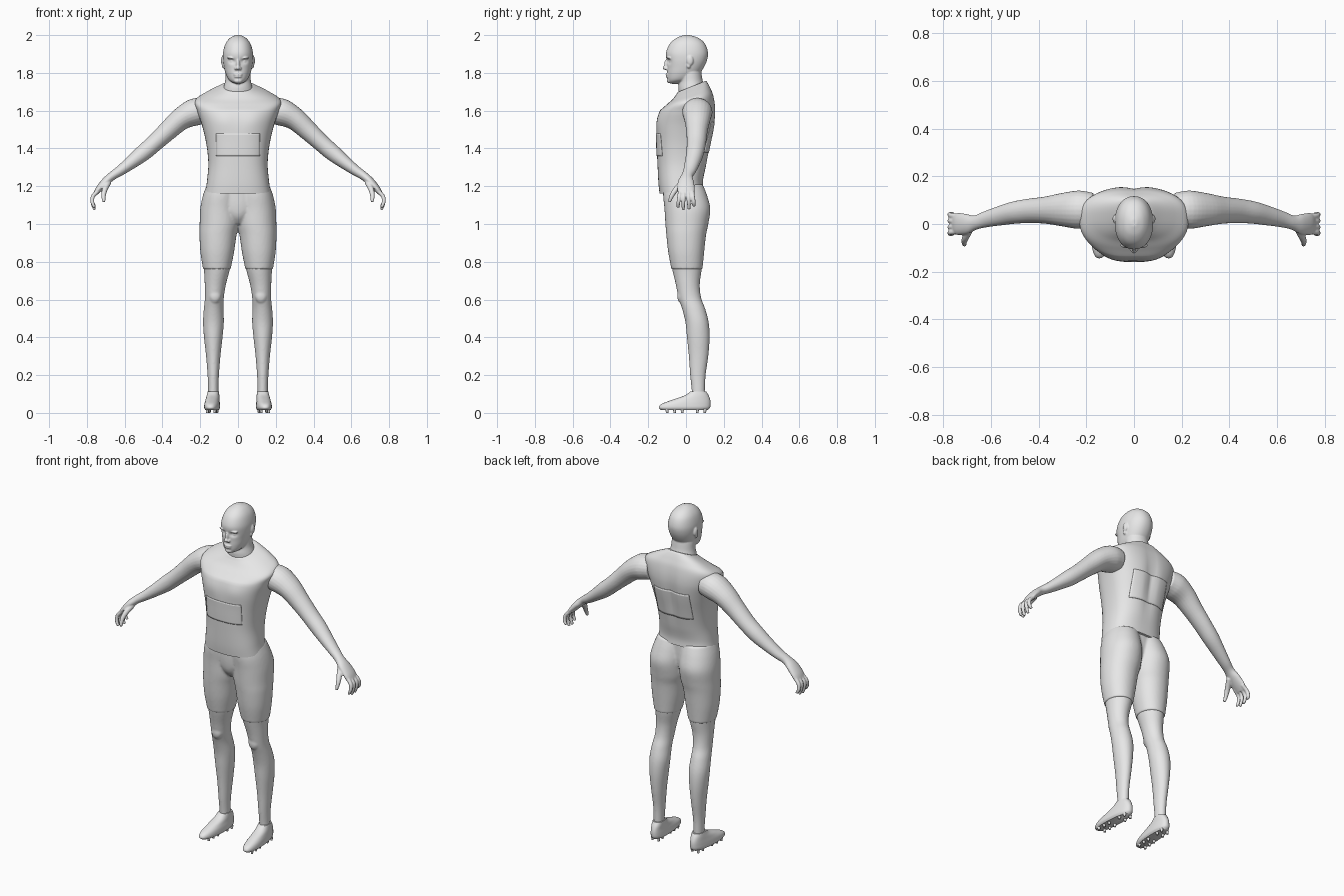
import bpy
import bmesh
import math
from mathutils import Matrix, Vector

cube = bpy.data.objects.get("Cube")
if cube:
    bpy.data.objects.remove(cube, do_unlink=True)

grey = bpy.data.materials.new("plain grey")
grey.use_nodes = True
grey.diffuse_color = (0.8, 0.8, 0.8, 1)
for node in grey.node_tree.nodes:
    if node.type == "BSDF_PRINCIPLED":
        node.inputs["Base Color"].default_value = grey.diffuse_color


def spline(keys, steps=5):
    """Smooth curve through rows of numbers."""
    rows, last = [], len(keys) - 1
    for i in range(last):
        quad = [keys[max(i - 1, 0)], keys[i], keys[i + 1], keys[min(i + 2, last)]]
        for s in range(steps):
            t = s / steps
            rows.append([b + t / 2 * (c - a + t * (2 * a - 5 * b + 4 * c - d
                         + t * (3 * (b - c) + d - a))) for a, b, c, d in zip(*quad)])
    rows.append(list(keys[last]))
    return rows


def skin(bm, rings):
    """Join rings of points with quads and close both ends."""
    loops = [[bm.verts.new(p) for p in ring] for ring in rings]
    n = len(loops[0])
    for low, high in zip(loops, loops[1:]):
        for j in range(n):
            k = (j + 1) % n
            bm.faces.new((low[j], low[k], high[k], high[j]))
    bm.faces.new(loops[0])
    bm.faces.new(loops[-1])


def loft(bm, keys, power=1.0, grow=0.0, sides=40):
    """Stack of rounded sections: height, centre x, half width, front y, back y."""
    def soft(v):
        return math.copysign(abs(v) ** power, v)
    rings = []
    for z, x, half, front, back in spline(keys):
        mid, deep = (front + back) / 2, (back - front) / 2 + grow
        ring = []
        for j in range(sides):
            a = math.tau * j / sides
            ring.append((x + (half + grow) * soft(math.cos(a)), mid + deep * soft(math.sin(a)), z))
        rings.append(ring)
    skin(bm, rings)


def tube(bm, keys, sides=24):
    """Round limb along a path: x, y, z, thickness, breadth."""
    rows = spline(keys)
    centres = [Vector(r[:3]) for r in rows]
    rings = []
    for i, row in enumerate(rows):
        along = (centres[min(i + 1, len(rows) - 1)] - centres[max(i - 1, 0)]).normalized()
        up = along.cross(Vector((0, 1, 0))).normalized()
        side = up.cross(along)
        turns = [math.tau * j / sides for j in range(sides)]
        rings.append([centres[i] + up * row[3] * math.sin(a) + side * row[4] * math.cos(a)
                      for a in turns])
    skin(bm, rings)


def ball(bm, centre, radii, both=False):
    """Ellipsoid, optionally repeated on the other side."""
    for sign in (1, -1) if both else (1,):
        place = Matrix.Translation((centre[0] * sign, centre[1], centre[2]))
        bmesh.ops.create_uvsphere(bm, u_segments=24, v_segments=14, radius=1,
                                  matrix=place @ Matrix.Diagonal((*radii, 1)))


def bump(bm, centre, radii, push):
    """Push the skin softly in y around a point and its mirror image."""
    for v in bm.verts:
        p = (abs(v.co.x), v.co.y, v.co.z)
        v.co.y += push * math.exp(-sum(((a - c) / r) ** 2 for a, c, r in zip(p, centre, radii)))


def finish(bm, name, voxel=0, blur=2, mirror=False):
    bmesh.ops.recalc_face_normals(bm, faces=bm.faces[:])
    mesh = bpy.data.meshes.new(name)
    bm.to_mesh(mesh)
    bm.free()
    mesh.materials.append(grey)
    obj = bpy.data.objects.new(name, mesh)
    bpy.context.collection.objects.link(obj)
    bpy.ops.object.select_all(action="DESELECT")
    obj.select_set(True)
    bpy.context.view_layer.objects.active = obj
    bpy.ops.object.shade_smooth_by_angle(angle=math.radians(45))
    if voxel:
        fuse = obj.modifiers.new("fuse", "REMESH")
        fuse.mode = "VOXEL"
        fuse.voxel_size = voxel
        fuse.use_smooth_shade = True
        soften = obj.modifiers.new("soften", "SMOOTH")
        soften.factor = 0.5
        soften.iterations = blur
    if mirror:
        obj.modifiers.new("mirror", "MIRROR")
    return obj


# Head: skull and jaw, eye sockets, neck, then features
bm = bmesh.new()
loft(bm, [(2, 0, .012, -.01, .02), (1.985, 0, .042, -.05, .065), (1.955, 0, .066, -.085, .1),
          (1.91, 0, .079, -.105, .116), (1.87, 0, .08, -.104, .112), (1.83, 0, .074, -.1, .095),
          (1.795, 0, .065, -.1, .07), (1.765, 0, .05, -.097, .03), (1.75, 0, .03, -.09, -.02),
          (1.742, 0, .012, -.075, -.045)], .92, sides=64)
bump(bm, (.031, -.09, 1.862), (.018, .04, .012), .014)
loft(bm, [(1.66, 0, .09, -.035, .1), (1.72, 0, .077, -.04, .1), (1.76, 0, .068, -.035, .088),
          (1.81, 0, .064, -.04, .08), (1.85, 0, .05, -.03, .07)])
ball(bm, (0, -.104, 1.843), (.01, .012, .028))
ball(bm, (0, -.111, 1.827), (.012, .013, .011))
ball(bm, (.011, -.104, 1.823), (.009, .01, .008), True)
ball(bm, (.031, -.076, 1.861), (.014, .013, .012), True)
ball(bm, (.032, -.089, 1.879), (.026, .013, .007), True)
ball(bm, (0, -.098, 1.792), (.024, .01, .006))
ball(bm, (0, -.097, 1.78), (.021, .01, .006))
ball(bm, (0, -.087, 1.758), (.022, .014, .013))
ball(bm, (.081, .022, 1.865), (.009, .017, .026), True)
ball(bm, (.077, .014, 1.838), (.008, .011, .014), True)
finish(bm, "head", .004)

# Sleeveless shirt with a sloped collar and hem
bm = bmesh.new()
loft(bm, [(1.178, 0, .172, -.14, .092), (1.23, 0, .164, -.146, .092), (1.32, 0, .157, -.151, .11),
          (1.42, 0, .167, -.155, .13), (1.52, 0, .19, -.155, .15), (1.6, 0, .217, -.138, .157),
          (1.655, 0, .226, -.105, .147), (1.69, 0, .17, -.072, .13), (1.72, 0, .1, -.05, .112),
          (1.728, 0, .081, -.044, .104)], .8, sides=64)
for v in bm.verts:
    top = min(max((v.co.z - 1.6) / .12, 0), 1)
    bottom = min(max((1.3 - v.co.z) / .12, 0), 1)
    v.co.z += (v.co.y - .03) * .4 * top + (v.co.y + .02) * .15 * bottom
bump(bm, (0, .15, 1.5), (.03, .06, .18), -.014)
bump(bm, (.08, -.15, 1.55), (.06, .05, .05), -.007)
shirt = finish(bm, "shirt")

# Thin panels lying on the chest and back
for name, sign, height, tall in (("chest_panel", -1, 1.42, .12), ("back_panel", 1, 1.46, .16)):
    bm = bmesh.new()
    place = Matrix.Translation((0, sign * .3, height)) @ Matrix.Rotation(-sign * math.pi / 2, 4, "X")
    bmesh.ops.create_grid(bm, x_segments=24, y_segments=14, size=.5,
                          matrix=place @ Matrix.Diagonal((.23, tall, 1, 1)))
    mesh_side = Vector((0, sign, 0))
    panel = finish(bm, name)
    if panel.data.polygons[0].normal.dot(mesh_side) < 0:
        panel.data.flip_normals()
    wrap = panel.modifiers.new("wrap", "SHRINKWRAP")
    wrap.target = shirt
    wrap.wrap_method = "PROJECT"
    wrap.wrap_mode = "ABOVE_SURFACE"
    wrap.use_project_y = True
    wrap.use_positive_direction = sign < 0
    wrap.use_negative_direction = sign > 0
    wrap.offset = .003
    panel.modifiers.new("thickness", "SOLIDIFY").thickness = .004

# Arms with palm, four curled fingers and a thumb
bm = bmesh.new()
tube(bm, [(.17, .06, 1.6, .065, .07), (.23, .06, 1.592, .072, .08), (.3, .06, 1.557, .06, .07),
          (.37, .058, 1.495, .052, .057), (.44, .055, 1.43, .046, .051),
          (.5, .048, 1.378, .044, .047), (.56, .035, 1.33, .036, .041),
          (.62, .02, 1.285, .028, .034), (.665, .006, 1.255, .023, .03),
          (.7, 0, 1.225, .022, .042), (.735, 0, 1.187, .018, .046), (.755, 0, 1.16, .011, .042)])
for y, tip in ((-.035, 1.088), (-.012, 1.075), (.013, 1.078), (.036, 1.095)):
    tube(bm, [(.735, y * .9, 1.18, .011, .011), (.767, y, 1.148, .011, .011),
              (.771, y * 1.15, 1.115, .01, .01), (.759, y * 1.2, tip, .008, .008)], 12)
tube(bm, [(.685, -.015, 1.222, .016, .016), (.704, -.052, 1.185, .015, .015),
          (.712, -.075, 1.15, .012, .012), (.71, -.088, 1.116, .008, .008)], 12)
finish(bm, "arms", .0045, mirror=True)

# Shorts and legs share one profile
leg = [(1.21, .08, .08, -.115, .085), (1.15, .089, .093, -.117, .108),
       (1.08, .096, .1, -.11, .125), (1, .099, .1, -.105, .114), (.94, .106, .094, -.1, .102),
       (.85, .11, .085, -.09, .092), (.76, .112, .069, -.073, .083),
       (.68, .12, .056, -.054, .073), (.61, .125, .05, -.04, .08), (.55, .129, .052, -.02, .102),
       (.48, .13, .055, -.003, .12), (.4, .131, .049, .005, .125), (.3, .131, .038, .015, .118),
       (.2, .131, .03, .022, .104), (.12, .131, .027, .03, .1), (.06, .131, .026, .03, .1)]
bm = bmesh.new()
for sign in (1, -1):
    loft(bm, [(z, x * sign, *rest) for z, x, *rest in leg[:7]], .95, .004)
loft(bm, [(1.21, 0, .15, -.115, .08), (1.1, 0, .13, -.112, .08),
          (1.04, 0, .08, -.1, .06), (1, 0, .03, -.07, .03)])
finish(bm, "shorts", .007, 4)

bm = bmesh.new()
loft(bm, leg[5:])
ball(bm, (.122, -.024, .62), (.032, .023, .04))
finish(bm, "legs", .006, 3, True)

# Shoes, toes turned slightly outwards, with studs below
bm = bmesh.new()
loft(bm, [(.015, .133, .034, -.132, .115), (.028, .133, .041, -.144, .127),
          (.048, .133, .04, -.128, .13), (.07, .133, .036, -.07, .128),
          (.092, .132, .033, -.008, .12), (.112, .131, .03, .022, .108)], .85)
for y in (-.1, -.06, -.02, .06, .1):
    for x in (.113, .153):
        bmesh.ops.create_cone(bm, cap_ends=True, segments=10, radius1=.006, radius2=.009,
                              depth=.02, matrix=Matrix.Translation((x, y, .01)))
for v in bm.verts:
    v.co.x -= (v.co.y - .06) * .06
finish(bm, "shoes", mirror=True)
